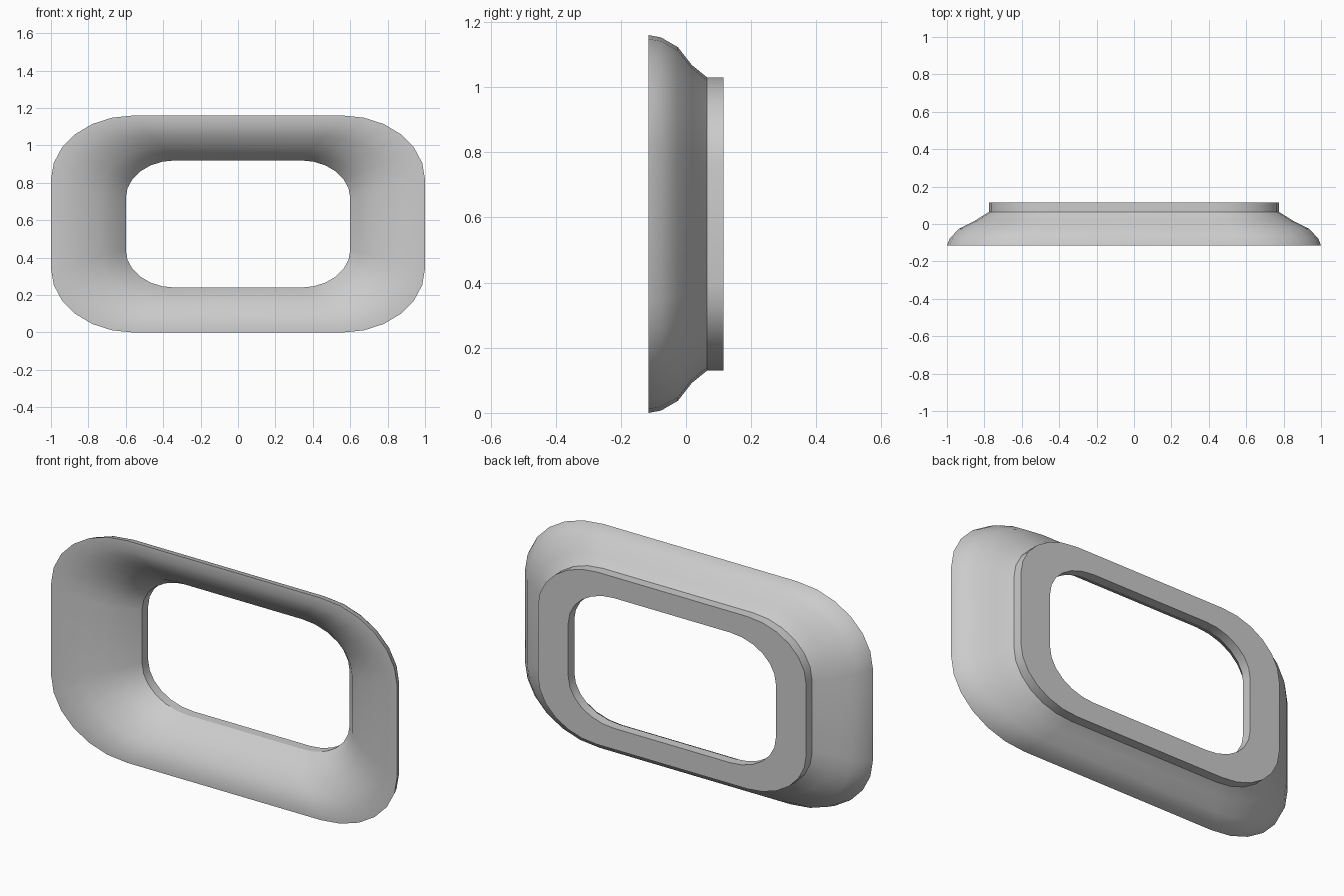
import bpy, bmesh
from math import sin, cos, pi, radians

cube = bpy.data.objects.get("Cube")
if cube:
    bpy.data.objects.remove(cube)

CENTRE_Z = 0.58
CORNER_STEPS = 6


def ring(bm, hx, hz, y):
    """Rounded rectangle of half size hx, hz at depth y."""
    rx, rz = 0.44 * hx, 0.59 * hz
    verts = []
    for q, (sx, sz) in enumerate([(1, 1), (-1, 1), (-1, -1), (1, -1)]):
        for i in range(CORNER_STEPS + 1):
            a = (q + i / CORNER_STEPS) * pi / 2
            verts.append(bm.verts.new((sx * (hx - rx) + rx * cos(a), y,
                                       CENTRE_Z + sz * (hz - rz) + rz * sin(a))))
    return verts


# Cross-section as (half width, half height, depth): outer shell, front to back
profile = [(1.0, 0.58, -0.115), (0.985, 0.573, -0.077), (0.935, 0.543, -0.025),
           (0.85, 0.488, 0.018), (0.775, 0.45, 0.065)]
# Rear collar and the straight wall of the opening
profile += [(0.775, 0.45, 0.115), (0.6, 0.34, 0.115)]
# Flared throat, from the opening out to the front lip
for drop, depth in [(1, 1), (0.835, 0.676), (0.606, 0.394), (0.324, 0.165), (0, 0)]:
    profile.append((0.935 - 0.335 * drop, 0.53 - 0.19 * drop, -0.115 + 0.18 * depth))

# Bridge each ring to the next, closing the loop at the lip
bm = bmesh.new()
rings = [ring(bm, *p) for p in profile]
for a, b in zip(rings, rings[1:] + rings[:1]):
    for i in range(len(a)):
        j = (i + 1) % len(a)
        bm.faces.new((a[i], a[j], b[j], b[i]))
bmesh.ops.recalc_face_normals(bm, faces=bm.faces)
mesh = bpy.data.meshes.new("flared_bezel")
bm.to_mesh(mesh)
bm.free()

# Single grey finish
grey = bpy.data.materials.new("light_grey")
grey.use_nodes = True
colour = (0.6, 0.6, 0.6, 1)
grey.diffuse_color = colour
grey.node_tree.nodes["Principled BSDF"].inputs["Base Color"].default_value = colour
mesh.materials.append(grey)

bezel = bpy.data.objects.new("flared_bezel", mesh)
bpy.context.collection.objects.link(bezel)
bpy.ops.object.select_all(action="DESELECT")
bezel.select_set(True)
bpy.context.view_layer.objects.active = bezel
bpy.ops.object.shade_smooth_by_angle(angle=radians(25))
